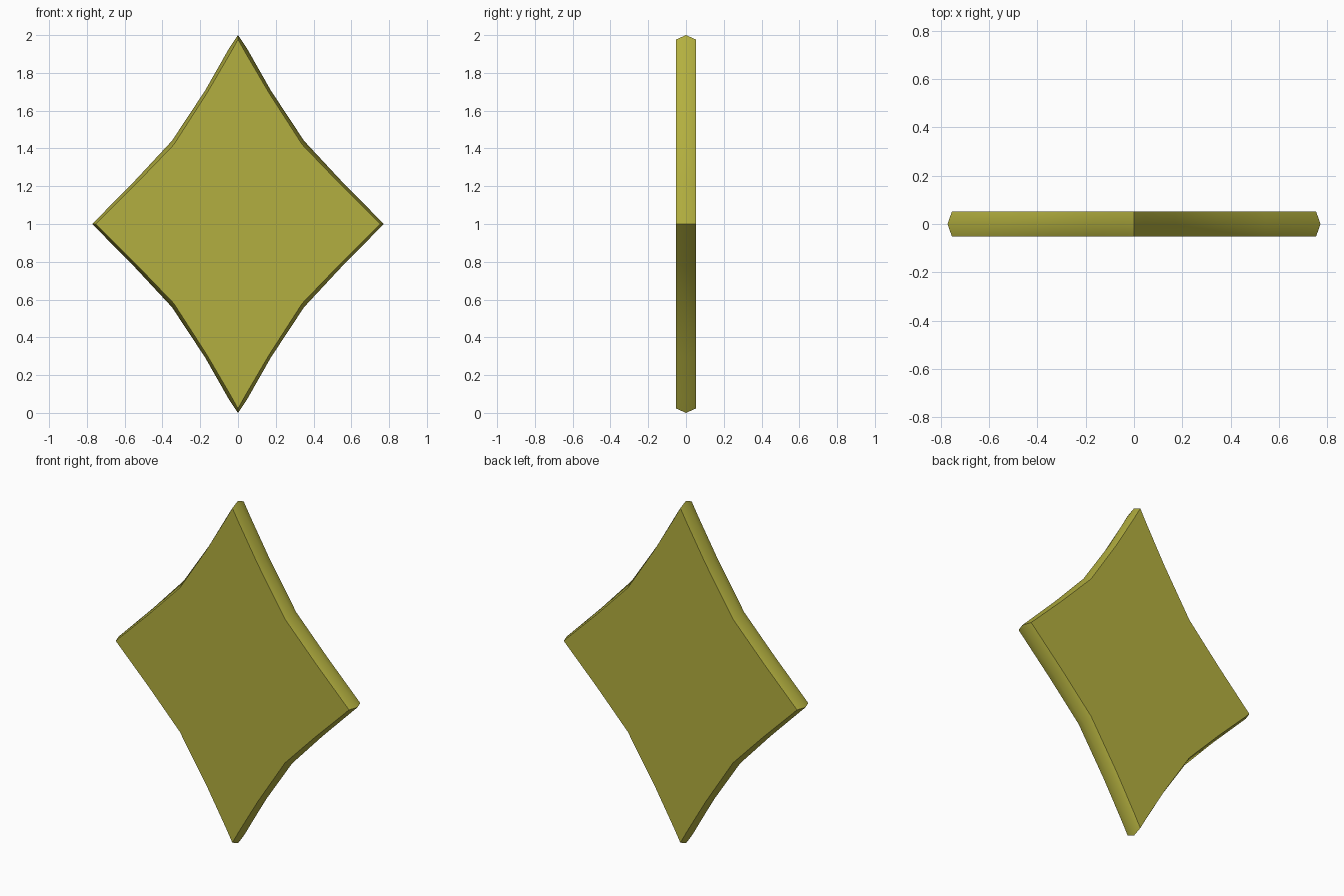
import bpy, bmesh, math

if "Cube" in bpy.data.objects:
    bpy.data.objects.remove(bpy.data.objects["Cube"])

# Quarter outlines (x, height above centre) from top tip to side tip
RIDGE = [(0, 1.0), (0.05, 0.925), (0.175, 0.705), (0.35, 0.44), (0.55, 0.225), (0.772, 0)]
FACE = [(0, 0.977), (0.043, 0.90), (0.163, 0.695), (0.34, 0.42), (0.54, 0.212), (0.754, 0)]
HALF_DEPTH = 0.052


def full_outline(q):
    """Mirror a quarter outline into a closed loop."""
    right = q + [(x, -z) for x, z in q[-2::-1]]
    return right + [(-x, z) for x, z in right[-2:0:-1]]


bm = bmesh.new()


def ring(q, y):
    return [bm.verts.new((x, y, z + 1)) for x, z in full_outline(q)]


# Front face, bulging rim ridge, back face
rings = [ring(FACE, -HALF_DEPTH), ring(RIDGE, 0), ring(FACE, HALF_DEPTH)]
n = len(rings[0])
for a, b in zip(rings, rings[1:]):
    for i in range(n):
        j = (i + 1) % n
        bm.faces.new((a[i], a[j], b[j], b[i]))
bm.faces.new(rings[0])
bm.faces.new(rings[2][::-1])
bmesh.ops.recalc_face_normals(bm, faces=bm.faces)

mesh = bpy.data.meshes.new("diamond_plate")
bm.to_mesh(mesh)
bm.free()
plate = bpy.data.objects.new("diamond_plate", mesh)
bpy.context.collection.objects.link(plate)

# Olive yellow colour
mat = bpy.data.materials.new("olive_yellow")
mat.diffuse_color = (0.45, 0.43, 0.05, 1)
mat.use_nodes = True
mat.node_tree.nodes["Principled BSDF"].inputs["Base Color"].default_value = mat.diffuse_color
mesh.materials.append(mat)

# Smooth rim, sharp tips and face borders
bpy.context.view_layer.objects.active = plate
plate.select_set(True)
bpy.ops.object.shade_smooth_by_angle(angle=math.radians(45))
